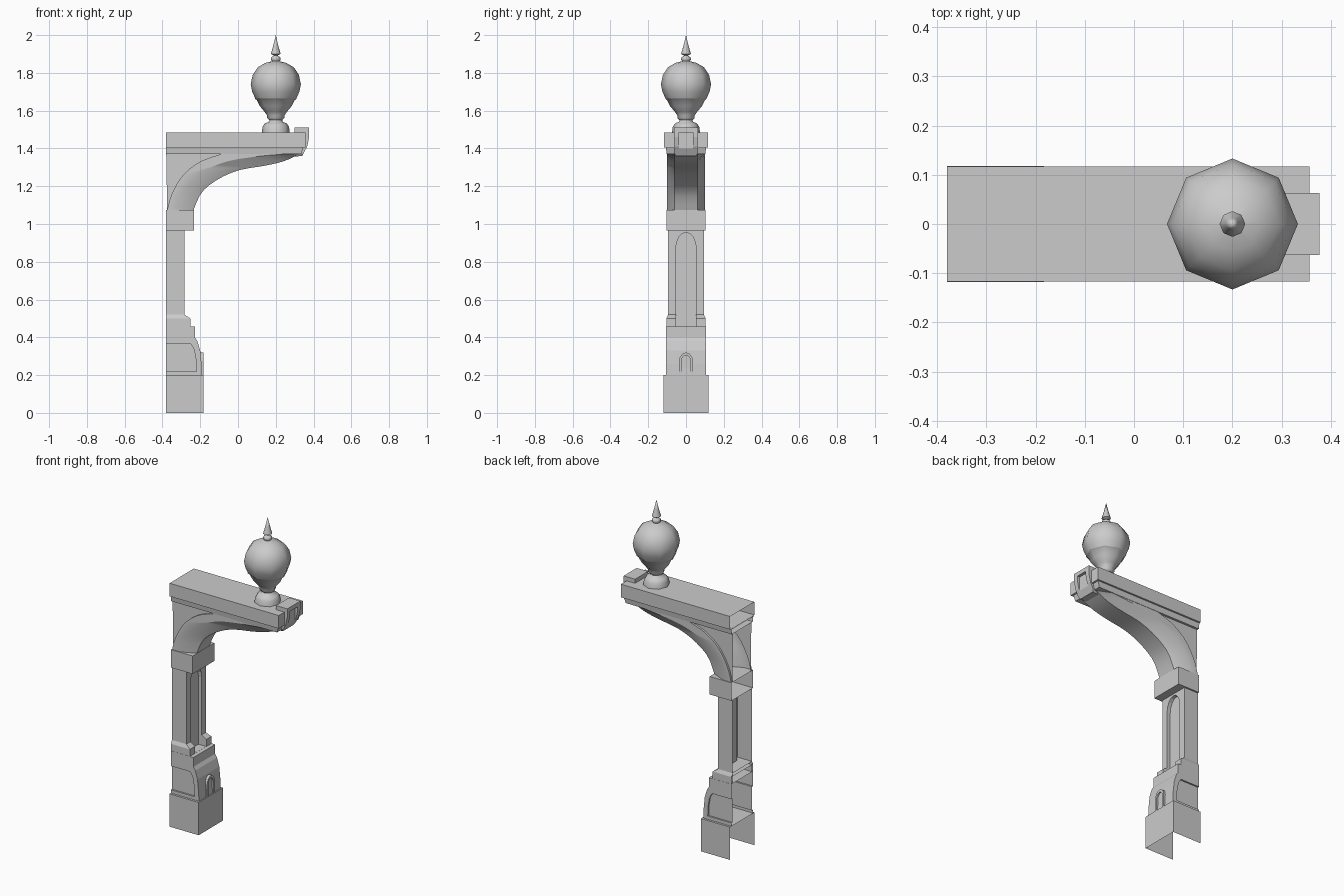
import bpy, bmesh, math

if "Cube" in bpy.data.objects:
    bpy.data.objects.remove(bpy.data.objects["Cube"])

BACK = -0.38


def make(name, verts, faces, weld=False):
    me = bpy.data.meshes.new(name)
    me.from_pydata(verts, [], faces)
    bm = bmesh.new()
    bm.from_mesh(me)
    if weld:
        bmesh.ops.remove_doubles(bm, verts=bm.verts, dist=1e-5)
    bmesh.ops.recalc_face_normals(bm, faces=bm.faces)
    bm.to_mesh(me)
    bm.free()
    ob = bpy.data.objects.new(name, me)
    bpy.context.collection.objects.link(ob)
    return ob


def prism(name, pts, axis, a, b):
    """Extrude an (x,z) outline along y, or a (y,z) outline along x."""
    n = len(pts)
    put = (lambda p, t: (p[0], t, p[1])) if axis == 'y' else (lambda p, t: (t, p[0], p[1]))
    verts = [put(p, a) for p in pts] + [put(p, b) for p in pts]
    faces = [list(range(n)), list(range(n, 2 * n))]
    faces += [[i, (i + 1) % n, n + (i + 1) % n, n + i] for i in range(n)]
    return make(name, verts, faces)


def block(name, x1, hy, z0, z1, x1t=None, hyt=None, x0=BACK):
    """Box that may taper toward its top."""
    x1t, hyt = x1t or x1, hyt or hy
    v = [(x0, -hy, z0), (x1, -hy, z0), (x1, hy, z0), (x0, hy, z0),
         (x0, -hyt, z1), (x1t, -hyt, z1), (x1t, hyt, z1), (x0, hyt, z1)]
    return make(name, v, [(0, 1, 2, 3), (4, 5, 6, 7), (0, 1, 5, 4),
                          (1, 2, 6, 5), (2, 3, 7, 6), (3, 0, 4, 7)])


def cut(ob, *cutters):
    bpy.context.view_layer.objects.active = ob
    for c in cutters:
        m = ob.modifiers.new("cut", 'BOOLEAN')
        m.object, m.operation, m.solver = c, 'DIFFERENCE', 'EXACT'
        bpy.ops.object.modifier_apply(modifier=m.name)


def open_shell(ob, bottom=False):
    """Remove the wall-side face (and optionally the underside)."""
    bm = bmesh.new()
    bm.from_mesh(ob.data)
    bad = [f for f in bm.faces if all(v.co.x < BACK + 0.001 for v in f.verts)
           or (bottom and all(v.co.z < 0.001 for v in f.verts))]
    bmesh.ops.delete(bm, geom=bad, context='FACES')
    bm.to_mesh(ob.data)
    bm.free()


def smooth(ob, angle):
    bpy.ops.object.select_all(action='DESELECT')
    ob.select_set(True)
    bpy.context.view_layer.objects.active = ob
    bpy.ops.object.shade_smooth_by_angle(angle=math.radians(angle))


def arch(hw, z0, spring, top, n=4):
    """Arched (y,z) outline."""
    right = [(hw * math.cos(i * math.pi / 2 / n),
              spring + (top - spring) * math.sin(i * math.pi / 2 / n)) for i in range(n + 1)]
    return [(-hw, z0), (hw, z0)] + right + [(-y, z) for y, z in right[-2::-1]][:-1] + [(-hw, spring)]


def clean(pts):
    out = []
    for p in pts:
        if not out or math.dist(p, out[-1]) > 1e-5:
            out.append(p)
    return out


def resample(pts, n):
    """Smooth curve through control points."""
    out = []
    for k in range(n + 1):
        t = k / n * (len(pts) - 1)
        i = min(int(t), len(pts) - 2)
        u = t - i
        p = [pts[max(i - 1, 0)], pts[i], pts[i + 1], pts[min(i + 2, len(pts) - 1)]]
        out.append(tuple(0.5 * (2 * p[1][c] + (p[2][c] - p[0][c]) * u
                   + (2 * p[0][c] - 5 * p[1][c] + 4 * p[2][c] - p[3][c]) * u * u
                   + (3 * p[1][c] - p[0][c] - 3 * p[2][c] + p[3][c]) * u ** 3) for c in (0, 1)))
    return out


# Foot block
open_shell(block("foot_block", -0.183, 0.118, 0, 0.2), bottom=True)

# Curved plinth with recessed side panels
plinth = prism("plinth", [(BACK, 0.2), (-0.19, 0.2), (-0.193, 0.26), (-0.2, 0.33),
                          (-0.215, 0.38), (-0.228, 0.40), (-0.228, 0.457), (BACK, 0.457)],
               'y', -0.105, 0.105)
panel = [(-0.4, 0.22), (-0.22, 0.22), (-0.222, 0.28), (-0.232, 0.335), (-0.25, 0.365), (-0.4, 0.365)]
side_cutters = [prism("side_cutter", panel, 'y', s * 0.095, s * 0.13) for s in (-1, 1)]
cut(plinth, *side_cutters)
open_shell(plinth)

# Small arched niche on the plinth front
niche = prism("niche_frame", clean(arch(0.036, 0.2, 0.275, 0.32)), 'x', -0.25, -0.183)
niche_cutter = prism("niche_cutter", clean(arch(0.025, 0.19, 0.27, 0.305)), 'x', -0.192, -0.15)
cut(niche, niche_cutter)

# Shaft and collar share one tall arched recess
shaft = block("shaft", -0.283, 0.094, 0.457, 0.965)
collar = block("collar", -0.252, 0.104, 0.457, 0.5)
collar_top = block("collar_slope", -0.252, 0.104, 0.5, 0.52, -0.283, 0.094)
shaft_cutter = prism("shaft_cutter", clean(arch(0.054, 0.4575, 0.87, 0.955)), 'x', -0.305, -0.1)
for ob in (shaft, collar, collar_top):
    cut(ob, shaft_cutter)
    open_shell(ob)

for c in side_cutters + [niche_cutter, shaft_cutter]:
    bpy.data.objects.remove(c)

# Capital
open_shell(block("capital", -0.233, 0.104, 0.965, 1.075))

# Curved bracket: spandrel, raised band, chamfer and underside lofted together
N = 16
c1 = resample([(-0.375, 1.075), (-0.35, 1.16), (-0.29, 1.26), (-0.2, 1.33), (-0.09, 1.37)], N)
c2 = resample([(-0.322, 1.075), (-0.29, 1.17), (-0.21, 1.26), (-0.08, 1.325), (0.08, 1.355), (0.24, 1.37)], N)
c3 = resample([(-0.235, 1.075), (-0.19, 1.17), (-0.1, 1.24), (0.01, 1.286), (0.15, 1.31),
               (0.25, 1.335), (0.335, 1.375)], N)
rows = [([(BACK, 1.37)] * (N + 1), 0.088), (c1, 0.088), (c1, 0.1), (c2, 0.1), (c3, 0.062)]
rows = [(c, -y) for c, y in rows] + [(c, y) for c, y in rows[::-1]]
verts = [(p[0], y, p[1]) for c, y in rows for p in c]
faces = [(r * (N + 1) + i, r * (N + 1) + i + 1, (r + 1) * (N + 1) + i + 1, (r + 1) * (N + 1) + i)
         for r in range(len(rows) - 1) for i in range(N)]
me_faces = [f for f in faces if f[0] > N and f[3] < (len(rows) - 1) * (N + 1)]
last = (len(rows) - 1) * (N + 1)
me_faces += [(0, N + 1 + i, N + 2 + i) for i in range(N)]
me_faces += [(last, last - N - 1 + i, last - N + i) for i in range(N)]
smooth(make("curved_bracket", verts, me_faces, weld=True), 30)

# Beam: moulding and main slab
open_shell(block("beam_moulding", 0.335, 0.102, 1.37, 1.4, 0.345, 0.106))
open_shell(block("beam", 0.357, 0.117, 1.405, 1.485))
open_shell(block("beam_fillet", 0.345, 0.106, 1.4, 1.405))

# End keystone with a recessed shield
key = prism("end_keystone", [(0.3, 1.51), (0.377, 1.51), (0.377, 1.46), (0.366, 1.41),
                             (0.34, 1.36), (0.265, 1.355), (0.3, 1.42)], 'y', -0.063, 0.063)
trim = [prism("trim", [(s * 0.04, 1.34), (s * 0.08, 1.34), (s * 0.08, 1.40)], 'x', 0.2, 0.4)
        for s in (-1, 1)]
shield = prism("shield_cutter", [(-0.036, 1.485), (0.036, 1.485), (0.036, 1.40), (0, 1.375), (-0.036, 1.40)],
               'x', 0.36, 0.4)
cut(key, *trim, shield)
for c in trim + [shield]:
    bpy.data.objects.remove(c)


# Eight-sided turned ornament
def lathe(name, prof, cx, n=8):
    verts = [(cx + r * math.cos(k * math.tau / n), r * math.sin(k * math.tau / n), z)
             for r, z in prof for k in range(n)]
    faces = [(i * n + k, i * n + (k + 1) % n, (i + 1) * n + (k + 1) % n, (i + 1) * n + k)
             for i in range(len(prof) - 1) for k in range(n)]
    smooth(make(name, verts, faces, weld=True), 50)


lathe("finial_base", [(0.074, 1.485), (0.07, 1.515), (0.058, 1.533), (0.038, 1.54), (0.034, 1.55),
                      (0.046, 1.562), (0.046, 1.575), (0.06, 1.595), (0.085, 1.625),
                      (0.1, 1.655), (0.112, 1.665)], 0.2)
lathe("finial_globe", [(0.108, 1.663), (0.125, 1.70), (0.133, 1.74), (0.122, 1.79),
                       (0.095, 1.83), (0.055, 1.853), (0.015, 1.863)], 0.2)
lathe("finial_spike", [(0.015, 1.855), (0.026, 1.87), (0.024, 1.882), (0.01, 1.892),
                       (0.026, 1.9), (0.013, 1.945), (0, 2.0)], 0.2)
